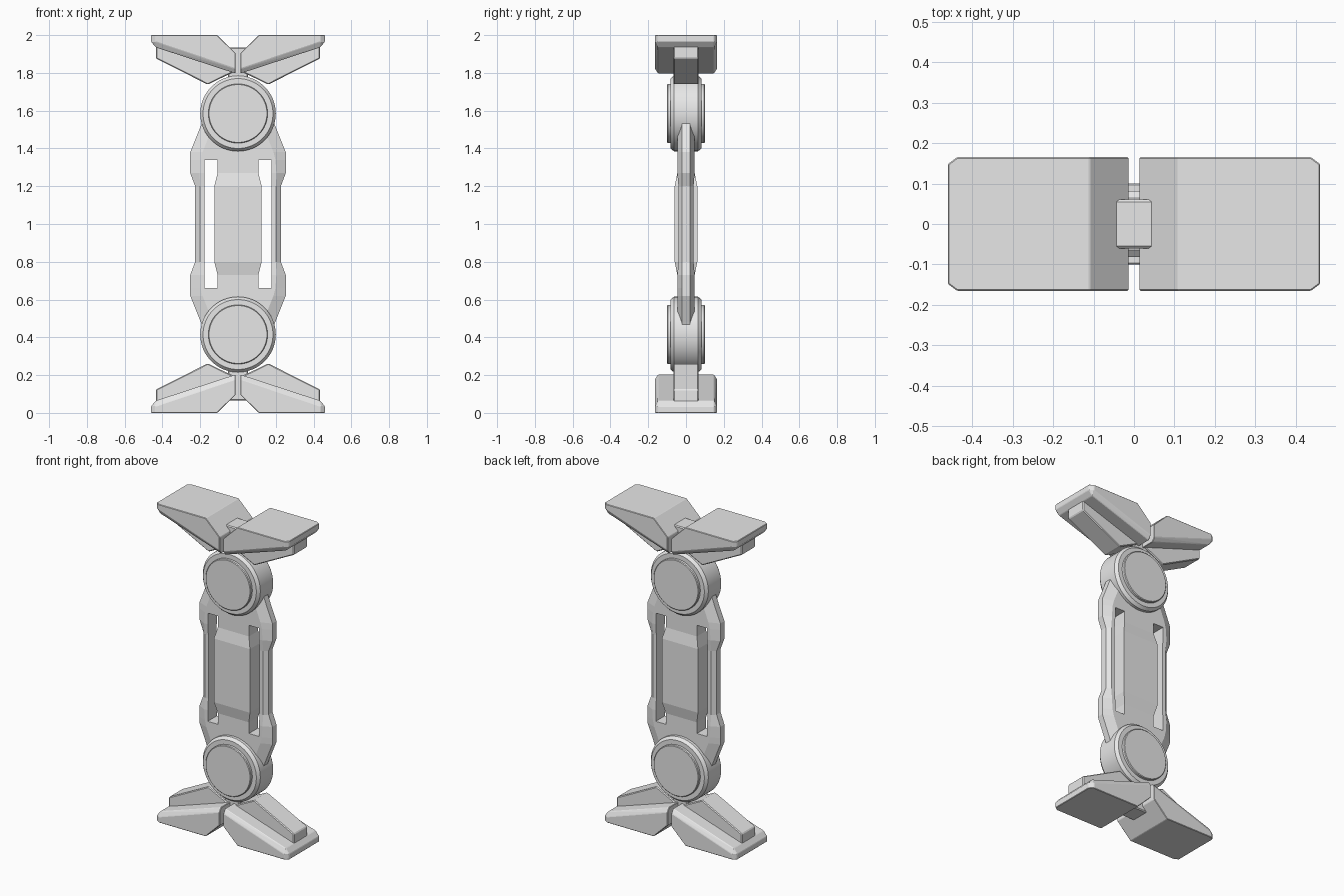
import bpy, bmesh, math
from mathutils import Matrix, Vector

old = bpy.data.objects.get("Cube")
if old:
    bpy.data.objects.remove(old, do_unlink=True)

grey = bpy.data.materials.new("light grey")
grey.use_nodes = True
grey.diffuse_color = (0.8, 0.8, 0.8, 1)
grey.node_tree.nodes["Principled BSDF"].inputs["Base Color"].default_value = (0.8, 0.8, 0.8, 1)


def make(name, bm, mirror_x=True, bevel=0.0, smooth=False):
    """Turn a bmesh, drawn about the middle of the model, into a mirrored part."""
    bmesh.ops.recalc_face_normals(bm, faces=bm.faces)
    mesh = bpy.data.meshes.new(name)
    bm.to_mesh(mesh)
    bm.free()
    mesh.materials.append(grey)
    obj = bpy.data.objects.new(name, mesh)
    obj.location.z = 1
    bpy.context.collection.objects.link(obj)
    if bevel:
        mod = obj.modifiers.new("Bevel", "BEVEL")
        mod.width = bevel
        mod.segments = 1
    mod = obj.modifiers.new("Mirror", "MIRROR")
    mod.use_axis = (mirror_x, False, True)
    if smooth:
        bpy.context.view_layer.objects.active = obj
        obj.select_set(True)
        bpy.ops.object.shade_smooth_by_angle(angle=math.radians(25))
        obj.select_set(False)
    return obj


def loft(bm, sections, cap_start=False, cap_end=False):
    """Open strips of section points, joined along their length."""
    rows = [[bm.verts.new(p) for p in s] for s in sections]
    for a, b in zip(rows, rows[1:]):
        for i in range(len(a) - 1):
            bm.faces.new((a[i], a[i + 1], b[i + 1], b[i]))
    if cap_start:
        bm.faces.new(rows[0])
    if cap_end:
        bm.faces.new(rows[-1])


def hull(points):
    bm = bmesh.new()
    for p in points:
        bm.verts.new(p)
    bmesh.ops.convex_hull(bm, input=bm.verts)
    bmesh.ops.dissolve_limit(bm, angle_limit=0.01, verts=bm.verts, edges=bm.edges)
    return bm


def chamfered(z, inner, outer, inset, t, closed=False):
    """Section from an inner x to a chamfered outer edge."""
    front = outer - inset
    pts = [(inner, -t, z), (front, -t, z), (outer, -0.02, z),
           (outer, 0.02, z), (front, t, z), (inner, t, z)]
    return pts + pts[:1] if closed else pts


def loft_closed(bm, sections):
    loft(bm, sections)
    bmesh.ops.remove_doubles(bm, verts=bm.verts, dist=1e-5)


# Link ends, which carry the hubs
bm = bmesh.new()
loft(bm, [chamfered(0.34, 0, 0.253, 0.055, 0.046),
          chamfered(0.38, 0, 0.253, 0.065, 0.046),
          chamfered(0.52, 0, 0.197, 0.065, 0.046),
          chamfered(0.59, 0, 0.17, 0.06, 0.046)], cap_start=True, cap_end=True)
make("link_end", bm)

# Slim side rails
bm = bmesh.new()
loft_closed(bm, [chamfered(0, 0.178, 0.227, 0.025, 0.04, True),
                 chamfered(0.2, 0.178, 0.227, 0.025, 0.04, True),
                 chamfered(0.27, 0.178, 0.253, 0.05, 0.046, True),
                 chamfered(0.34, 0.178, 0.253, 0.055, 0.046, True)])
make("side_rail", bm)

# Thicker centre bar
bm = bmesh.new()
loft(bm, [[(0, -t, z), (x, -t, z), (x, t, z), (0, t, z)]
          for z, x, t in ((0, 0.125, 0.06), (0.2, 0.125, 0.06),
                          (0.27, 0.108, 0.046), (0.34, 0.108, 0.046))])
make("centre_bar", bm)

# Round hubs with a raised disc on each face
bm = bmesh.new()
half = [(0, 0.1), (0.153, 0.1), (0.157, 0.096), (0.157, 0.082), (0.185, 0.082), (0.2, 0.064)]
profile = half + [(r, -y) for r, y in reversed(half)]
verts = [bm.verts.new((r, y, 0)) for r, y in profile]
edges = [bm.edges.new(pair) for pair in zip(verts, verts[1:])]
bmesh.ops.spin(bm, geom=verts + edges, cent=(0, 0, 0), axis=(0, 1, 0),
               angle=math.tau, steps=64, use_merge=True)
bmesh.ops.remove_doubles(bm, verts=bm.verts, dist=1e-5)
bmesh.ops.translate(bm, verts=bm.verts, vec=(0, 0, 0.585))
make("hub", bm, mirror_x=False, smooth=True)

# Connector block between hub and wings
bm = bmesh.new()
bmesh.ops.create_cube(bm, size=1, matrix=Matrix.Translation((0, 0, 0.83))
                      @ Matrix.Diagonal((0.105, 0.12, 0.21, 1)))
make("connector", bm, mirror_x=False, bevel=0.006)

# Wide wing pads: a full profile inside, a lower one at the chamfered faces
inner = [(0.11, 1), (0.46, 1), (0.46, 0.965), (0.435, 0.935), (0.013, 0.797), (0.013, 0.905)]
outer = [(0.11, 1), (0.437, 1), (0.437, 0.965), (0.013, 0.822), (0.013, 0.905)]
points = [(x, s * y, z) for s in (-1, 1)
          for y, shape in ((0.148, inner), (0.165, outer)) for x, z in shape]
make("wing_pad", hull(points), bevel=0.003)

# Ribs under the wings
rib = [(0.013, 0.81), (0.16, 0.738), (0.435, 0.877), (0.435, 0.95), (0.1, 0.9)]
make("wing_rib", hull([(x, y, z) for y in (-0.067, 0.067) for x, z in rib]), bevel=0.005)
